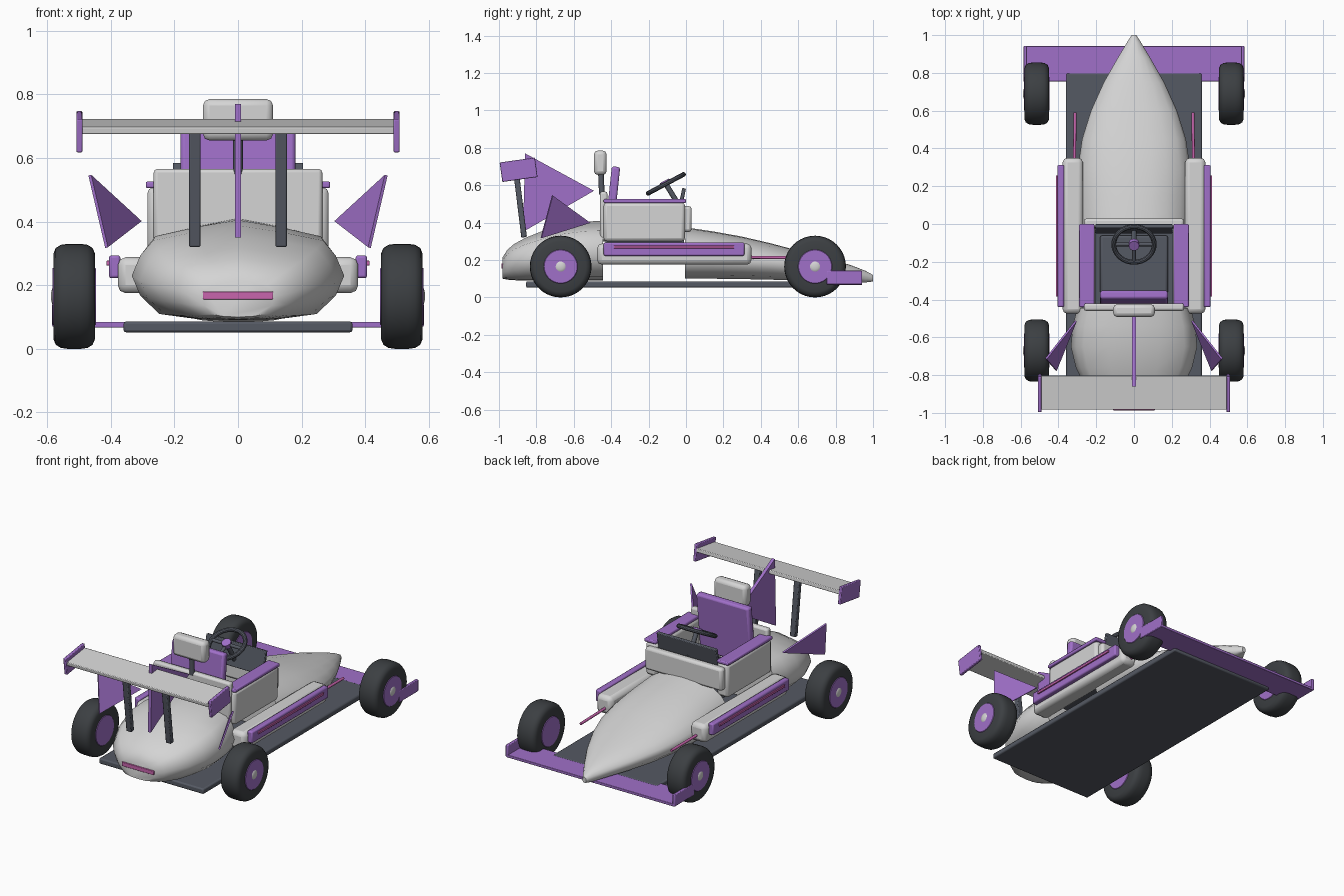
import bpy, bmesh, math
from mathutils import Vector

if "Cube" in bpy.data.objects:
    bpy.data.objects.remove(bpy.data.objects["Cube"])


def material(name, rgb):
    m = bpy.data.materials.new(name)
    m.diffuse_color = (*rgb, 1)
    m.use_nodes = True
    m.node_tree.nodes["Principled BSDF"].inputs["Base Color"].default_value = m.diffuse_color
    return m


WHITE = material("pale_grey", (0.66, 0.66, 0.66))
PURPLE = material("purple", (0.35, 0.16, 0.58))
PINK = material("pink", (0.58, 0.13, 0.42))
DARK = material("slate", (0.09, 0.10, 0.125))
RUBBER = material("rubber", (0.045, 0.05, 0.055))


def finish(bm, name, mat, bevel=0.0, segments=2, angle=35):
    bmesh.ops.recalc_face_normals(bm, faces=bm.faces)
    me = bpy.data.meshes.new(name)
    bm.to_mesh(me)
    bm.free()
    ob = bpy.data.objects.new(name, me)
    bpy.context.collection.objects.link(ob)
    me.materials.append(mat)
    if bevel:
        b = ob.modifiers.new("bevel", "BEVEL")
        b.width, b.segments = bevel, segments
    bpy.ops.object.select_all(action="DESELECT")
    bpy.context.view_layer.objects.active = ob
    ob.select_set(True)
    bpy.ops.object.shade_smooth_by_angle(angle=math.radians(angle))
    return ob


def box(name, mat, x, y, z, bevel=0.0, tilt=0.0):
    """Box from (min, max) ranges, tilted about the x axis through its centre."""
    bm = bmesh.new()
    bmesh.ops.create_cube(bm, size=1)
    for v in bm.verts:
        v.co = Vector((v.co[i] * (r[1] - r[0]) for i, r in enumerate((x, y, z))))
    ob = finish(bm, name, mat, bevel)
    ob.location = [(r[0] + r[1]) / 2 for r in (x, y, z)]
    ob.rotation_euler.x = math.radians(tilt)
    return ob


def side_boxes(name, mat, x, y, z, bevel=0.0, tilt=0.0):
    box(name + "_right", mat, x, y, z, bevel, tilt)
    box(name + "_left", mat, (-x[1], -x[0]), y, z, bevel, tilt)


def plate(name, mat, points, thickness):
    """Thin flat plate centred on a polygon."""
    pts = [Vector(p) for p in points]
    n = (pts[1] - pts[0]).cross(pts[2] - pts[0]).normalized() * thickness / 2
    bm = bmesh.new()
    a = [bm.verts.new(p + n) for p in pts]
    b = [bm.verts.new(p - n) for p in pts]
    bm.faces.new(a)
    bm.faces.new(b[::-1])
    for i in range(len(pts)):
        j = (i + 1) % len(pts)
        bm.faces.new((a[i], b[i], b[j], a[j]))
    return finish(bm, name, mat)


def loft(name, mat, half, sections, angle):
    """Skin of cross-sections (y, half width, bottom, middle, top)."""
    ring = half + [(-u, v) for u, v in half[-2:0:-1]]
    bm = bmesh.new()
    rings = [[bm.verts.new((u * w, y, mid + v * (top - mid if v > 0 else mid - bot)))
              for u, v in ring] for y, w, bot, mid, top in sections]
    for r0, r1 in zip(rings, rings[1:]):
        for i in range(len(ring)):
            j = (i + 1) % len(ring)
            bm.faces.new((r0[i], r0[j], r1[j], r1[i]))
    bm.faces.new(rings[0])
    bm.faces.new(rings[-1][::-1])
    return finish(bm, name, mat, angle=angle)


def lathe_x(name, mat, profile, centre, steps=40):
    """Revolve (x, radius) points about a line parallel to x."""
    bm = bmesh.new()
    vs = [bm.verts.new((x, r, 0)) for x, r in profile]
    es = [bm.edges.new(p) for p in zip(vs, vs[1:])]
    bmesh.ops.spin(bm, geom=vs + es, axis=(1, 0, 0), cent=(0, 0, 0),
                   angle=math.tau, steps=steps)
    bmesh.ops.remove_doubles(bm, verts=bm.verts, dist=1e-4)
    ob = finish(bm, name, mat, angle=40)
    ob.location = centre
    return ob


def rod(name, mat, a, b, radius):
    a, b = Vector(a), Vector(b)
    bm = bmesh.new()
    bmesh.ops.create_cone(bm, cap_ends=True, segments=16, radius1=radius,
                          radius2=radius, depth=(b - a).length)
    ob = finish(bm, name, mat)
    ob.location = (a + b) / 2
    ob.rotation_euler = (b - a).to_track_quat("Z", "Y").to_euler()
    return ob


# Floor pan and bodywork shells
box("floor_pan", DARK, (-.36, .36), (-.855, .80), (.052, .086), .008)
loft("nose", WHITE,
     [(0, 1), (.3, .97), (.58, .84), (.82, .58), (.96, .26), (1, 0),
      (.95, -.4), (.8, -.8), (.5, -1), (0, -1)],
     [(-.005, .298, .10, .20, .375), (.15, .30, .10, .20, .352),
      (.3, .297, .098, .195, .325), (.45, .275, .095, .185, .29),
      (.6, .228, .09, .17, .25), (.75, .16, .087, .15, .212),
      (.88, .086, .083, .128, .173), (.96, .038, .08, .112, .142),
      (1.0, .012, .085, .102, .12)], 50)
loft("engine_cover", WHITE,
     [(0, 1), (.4, .87), (.8, .7), (.92, .4), (1, 0), (.92, -.45), (.74, -.86), (.4, -.97), (0, -1)],
     [(-.98, .115, .10, .165, .215), (-.955, .165, .095, .175, .255),
      (-.92, .21, .092, .19, .285), (-.86, .26, .09, .2, .318),
      (-.76, .308, .09, .215, .358), (-.65, .334, .09, .23, .388),
      (-.54, .325, .09, .235, .405), (-.445, .30, .09, .235, .41)], 50)
box("tail_light", PINK, (-.11, .11), (-.987, -.965), (.155, .181), .003)

# Cockpit tub
side_boxes("tub_side", WHITE, (.205, .285), (-.44, -.005), (.30, .507), .018)
side_boxes("tub_rail", PURPLE, (.21, .29), (-.44, 0), (.505, .526), .006)
box("tub_back", WHITE, (-.265, .265), (-.46, -.42), (.30, .566), .012)
box("tub_front", WHITE, (-.265, .265), (-.02, .03), (.35, .488), .015)
box("cockpit_floor", DARK, (-.22, .22), (-.43, -.01), (.27, .31))
box("dashboard", DARK, (-.205, .205), (-.035, -.015), (.44, .585), .004, -12)
box("seat_base", DARK, (-.18, .18), (-.37, -.06), (.30, .34), .012)
box("seat_back", PURPLE, (-.18, .18), (-.416, -.371), (.33, .70), .012, -6)
box("headrest", WHITE, (-.11, .11), (-.492, -.425), (.655, .785), .02)
rod("headrest_post", DARK, (0, -.45, .55), (0, -.455, .67), .015)

# Steering wheel: rim, hub, spokes and column
hub = Vector((0, -.108, .607))
tilt = math.radians(28)
along = Vector((0, math.cos(tilt), math.sin(tilt)))
bpy.ops.mesh.primitive_torus_add(location=hub, rotation=(tilt, 0, 0), major_radius=.107,
                                 minor_radius=.013, major_segments=32, minor_segments=10)
rim = bpy.context.object
rim.name = "steering_rim"
rim.data.materials.append(DARK)
bpy.ops.object.shade_smooth_by_angle()
rod("steering_crossbar", DARK, hub - Vector((.105, 0, 0)), hub + Vector((.105, 0, 0)), .01)
rod("steering_spoke", DARK, hub, hub - along * .105, .01)
normal = Vector((0, -math.sin(tilt), math.cos(tilt)))
rod("steering_hub", PURPLE, hub - normal * .012, hub + normal * .018, .028)
rod("steering_column", DARK, hub, (0, -.03, .48), .014)

# Side pods with trim strips and nose rods
side_boxes("side_pod", WHITE, (.27, .378), (-.475, .35), (.175, .288), .025)
side_boxes("pod_trim", PURPLE, (.37, .406), (-.44, .312), (.222, .294), .008)
side_boxes("pod_stripe", PINK, (.40, .414), (-.385, .257), (.262, .277), .002)
for s, side in ((1, "right"), (-1, "left")):
    rod("nose_rod_" + side, PINK, (s * .315, .33, .215), (s * .312, .59, .212), .008)

# Wheels: tyre, rim and hub cap
tyre = [(-.065, .085), (-.065, .135), (-.058, .152), (-.042, .162), (-.02, .165),
        (.02, .165), (.042, .162), (.058, .152), (.065, .135), (.065, .085)]
disc = [(-.068, 0), (-.068, .088), (-.06, .095), (.06, .095), (.068, .088), (.068, 0)]
cap = [(.06, .034), (.069, .034), (.076, .027), (.08, .015), (.081, 0)]
for end, y in (("front", .69), ("rear", -.67)):
    for s, side in ((1, "right"), (-1, "left")):
        c = (s * .515, y, .165)
        tag = f"{end}_{side}"
        lathe_x("tyre_" + tag, RUBBER, tyre, c)
        lathe_x("wheel_disc_" + tag, PURPLE, disc, c)
        lathe_x("hub_cap_" + tag, WHITE, [(s * (x - .008), r) for x, r in cap], c, 20)

# Front wing
box("front_wing", PURPLE, (-.58, .58), (.755, .942), (.067, .084), .003)
side_boxes("front_wing_end", PURPLE, (.566, .584), (.752, .942), (.07, .143), .004)

# Rear wing, end plates and struts
box("rear_wing", WHITE, (-.5, .5), (-.983, -.803), (.687, .71), .004, 8)
side_boxes("rear_wing_end", PURPLE, (.489, .508), (-.99, -.80), (.63, .735), .004, 8)
side_boxes("wing_strut", DARK, (.118, .154), (-.903, -.873), (.32, .69), .005, 7)

# Centre fin and slanted side fins
plate("centre_fin", PURPLE, [(0, -.86, .77), (0, -.492, .57), (0, -.872, .35)], .02)
for s, side in ((1, "right"), (-1, "left")):
    plate("side_fin_" + side, PURPLE,
          [(s * .307, -.513, .40), (s * .466, -.714, .546), (s * .413, -.775, .318)], .01)
